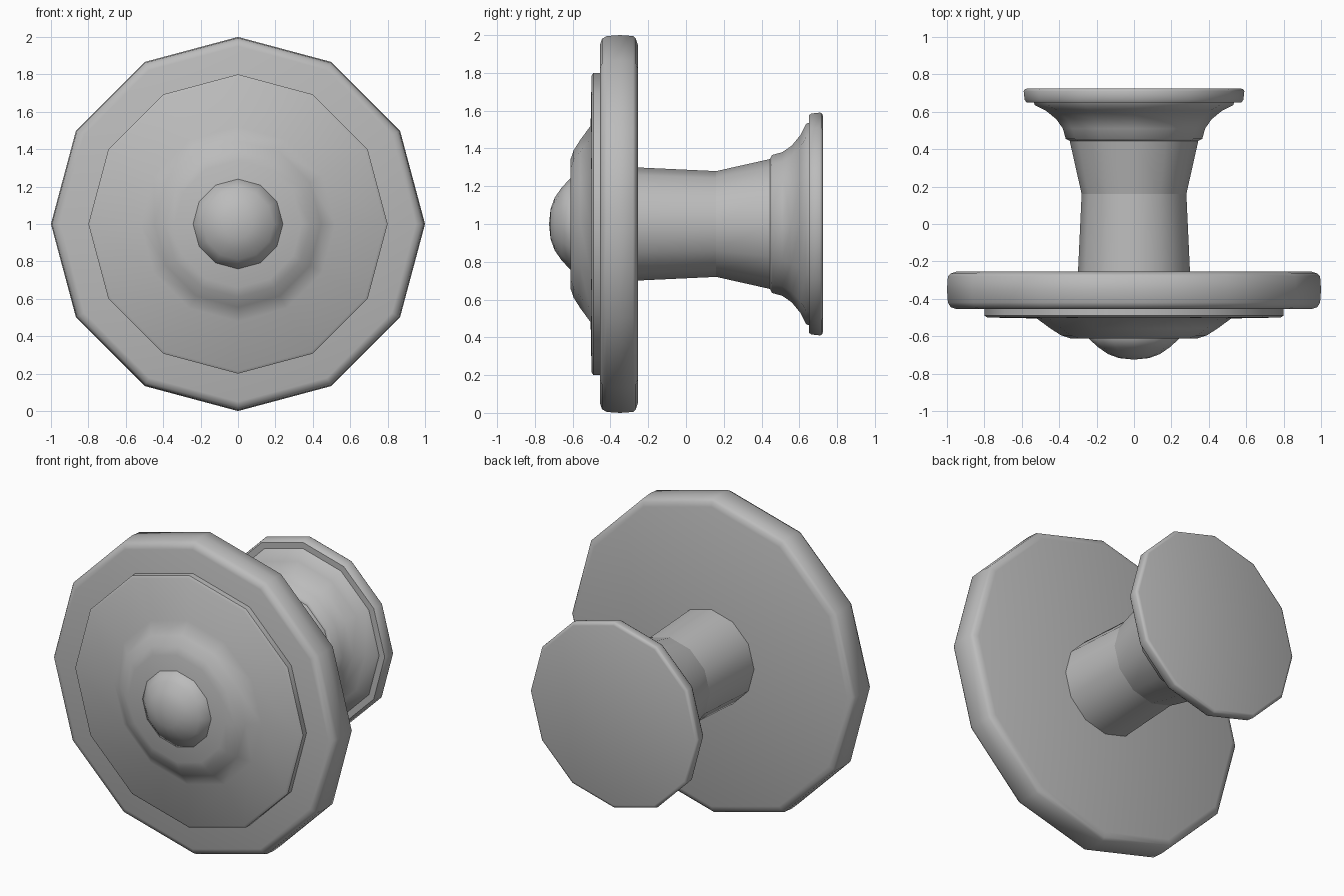
import bpy, bmesh
from math import cos, sin, pi, radians

cube = bpy.data.objects.get("Cube")
if cube:
    bpy.data.objects.remove(cube, do_unlink=True)

SIDES = 12
AXIS_HEIGHT = 1.0

grey = bpy.data.materials.new("plain grey")
grey.use_nodes = True
colour = (0.5, 0.5, 0.5, 1)
grey.diffuse_color = colour
grey.node_tree.nodes["Principled BSDF"].inputs["Base Color"].default_value = colour


def lathe(name, profile, smooth=50):
    """Spin (y, radius) points around the y axis; radius 0 makes a pole, open ends are capped."""
    bm = bmesh.new()
    rings = []
    for y, r in profile:
        if r == 0:
            rings.append([bm.verts.new((0, y, AXIS_HEIGHT))])
        else:
            rings.append([bm.verts.new((r * cos(2 * pi * i / SIDES), y,
                                        AXIS_HEIGHT + r * sin(2 * pi * i / SIDES)))
                          for i in range(SIDES)])
    for a, b in zip(rings, rings[1:]):
        for i in range(SIDES):
            j = (i + 1) % SIDES
            corners = [a[i % len(a)], a[j % len(a)], b[j % len(b)], b[i % len(b)]]
            bm.faces.new(list(dict.fromkeys(corners)))
    for ring in (rings[0], rings[-1]):
        if len(ring) > 1:
            bm.faces.new(ring)
    bmesh.ops.recalc_face_normals(bm, faces=bm.faces)
    mesh = bpy.data.meshes.new(name)
    bm.to_mesh(mesh)
    bm.free()
    mesh.materials.append(grey)
    obj = bpy.data.objects.new(name, mesh)
    bpy.context.collection.objects.link(obj)
    bpy.ops.object.select_all(action="DESELECT")
    obj.select_set(True)
    bpy.context.view_layer.objects.active = obj
    bpy.ops.object.shade_smooth_by_angle(angle=radians(smooth))
    return obj


# Large rounded plate
lathe("large_plate", [(-0.455, 0.95), (-0.445, 0.98), (-0.42, 0.995), (-0.35, 1.0),
                      (-0.28, 0.995), (-0.265, 0.98), (-0.255, 0.95)])

# Stepped front disc with its raised, sloping boss
lathe("front_disc", [(-0.44, 0.8), (-0.49, 0.8), (-0.5, 0.785), (-0.505, 0.52),
                     (-0.56, 0.445), (-0.595, 0.39), (-0.612, 0.34)])

# Domed centre button
lathe("front_button", [(-0.6, 0.24), (-0.615, 0.24), (-0.66, 0.19), (-0.695, 0.14),
                       (-0.717, 0.08), (-0.725, 0)])

# Neck in two tapered sections
lathe("neck_front", [(-0.27, 0.3), (0.16, 0.28)])
lathe("neck_rear", [(0.16, 0.28), (0.45, 0.345)])

# Flared collar
lathe("flared_collar", [(0.445, 0.345), (0.455, 0.365), (0.51, 0.38), (0.56, 0.415),
                        (0.605, 0.47), (0.635, 0.53), (0.66, 0.54)])

# Rear cap
lathe("rear_cap", [(0.65, 0.575), (0.665, 0.585), (0.71, 0.59), (0.72, 0.585), (0.725, 0.57)])
